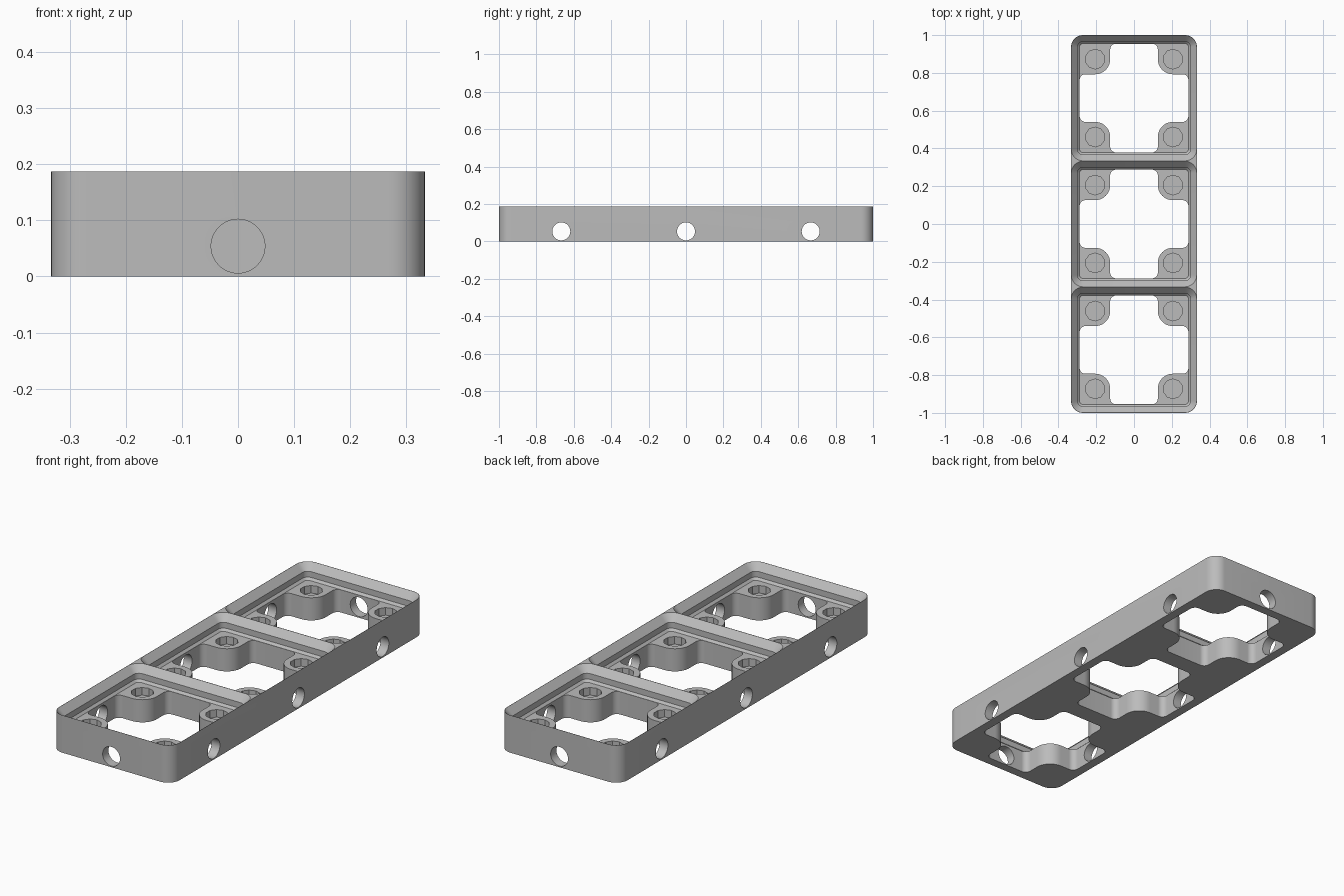
import bpy, bmesh, math
from mathutils import Matrix

if "Cube" in bpy.data.objects:
    bpy.data.objects.remove(bpy.data.objects["Cube"])

PITCH = 2 / 3
HALF = PITCH / 2
TOP, FLOOR = 0.187, 0.113
CORNER = 0.0635
CENTRES = (-PITCH, 0, PITCH)

grey = bpy.data.materials.new("grey plastic")
grey.use_nodes = True
grey.diffuse_color = (0.5, 0.5, 0.5, 1)
grey.node_tree.nodes["Principled BSDF"].inputs["Base Color"].default_value = (0.5, 0.5, 0.5, 1)


def arc(cx, cy, r, start, end, steps=10):
    angles = [math.radians(start + (end - start) * i / steps) for i in range(steps + 1)]
    return [(cx + r * math.cos(a), cy + r * math.sin(a)) for a in angles]


def rounded_rect(hx, hy, r):
    pts = []
    for sx, sy, a in ((1, 1, 0), (-1, 1, 90), (-1, -1, 180), (1, -1, 270)):
        pts += arc(sx * (hx - r), sy * (hy - r), r, a, a + 90)
    return pts


def loft(name, rings, y=0):
    """Solid through stacked outlines, each given as (z, points)."""
    bm = bmesh.new()
    loops = [[bm.verts.new((px, py + y, z)) for px, py in pts] for z, pts in rings]
    n = len(loops[0])
    for low, high in zip(loops, loops[1:]):
        for i in range(n):
            j = (i + 1) % n
            bm.faces.new((low[i], low[j], high[j], high[i]))
    bm.faces.new(loops[0][::-1])
    bm.faces.new(loops[-1])
    return finish(name, bm)


def cylinder(name, r, length, sides, centre, turn=Matrix()):
    bm = bmesh.new()
    bmesh.ops.create_cone(bm, cap_ends=True, segments=sides, radius1=r, radius2=r,
                          depth=length, matrix=Matrix.Translation(centre) @ turn)
    return finish(name, bm)


def finish(name, bm):
    bmesh.ops.recalc_face_normals(bm, faces=bm.faces)
    mesh = bpy.data.meshes.new(name)
    bm.to_mesh(mesh)
    bm.free()
    mesh.materials.append(grey)
    ob = bpy.data.objects.new(name, mesh)
    bpy.context.collection.objects.link(ob)
    return ob


# Solid block
outline = rounded_rect(HALF, 1, CORNER)
base = loft("grid_base", [(0, outline), (TOP, outline)])

# Cross-shaped opening that leaves a rounded post in each corner
WALL, POST, HOLE, FILLET = 0.2875, 0.126, 0.206, 0.03
quarter = (arc(WALL - FILLET, POST - FILLET, FILLET, 0, 90)
           + arc(HOLE, HOLE, HOLE - POST, 270, 180)
           + arc(POST - FILLET, WALL - FILLET, FILLET, 0, 90))
cross = []
for k in range(4):
    c, s = round(math.cos(k * math.pi / 2)), round(math.sin(k * math.pi / 2))
    cross += [(c * x - s * y, s * x + c * y) for x, y in quarter]

# Stepped socket profile: (height, inset from the cell edge)
PROFILE = ((FLOOR, 0.045), (0.124, 0.034), (0.153, 0.034), (TOP, 0.001), (TOP + 0.05, 0.001))
socket = [(z, rounded_rect(HALF - d, HALF - d, CORNER - d)) for z, d in PROFILE]

across_x = Matrix.Rotation(math.pi / 2, 4, "Y")
across_y = Matrix.Rotation(math.pi / 2, 4, "X")
cutters = []
for y in CENTRES:
    cutters.append(loft("socket_cutter", socket, y))
    cutters.append(loft("opening_cutter", [(-0.05, cross), (FLOOR + 0.02, cross)], y))
    cutters.append(cylinder("side_hole_cutter", 0.048, 0.9, 48, (0, y, 0.054), across_x))
    # Round recesses in the corner posts
    for sx in (-1, 1):
        for sy in (-1, 1):
            cutters.append(cylinder("recess_cutter", 0.052, 0.076, 10,
                                    (sx * HOLE, y + sy * HOLE, FLOOR)))
# Holes through the two end walls only
for s in (-1, 1):
    cutters.append(cylinder("end_hole_cutter", 0.048, 0.2, 48, (0, s, 0.054), across_y))

bpy.context.view_layer.objects.active = base
for cutter in cutters:
    cutter.hide_render = True
    mod = base.modifiers.new("cut", "BOOLEAN")
    mod.operation = "DIFFERENCE"
    mod.solver = "EXACT"
    mod.object = cutter
    bpy.ops.object.modifier_apply(modifier=mod.name)
    bpy.data.objects.remove(cutter)

bpy.ops.object.select_all(action="DESELECT")
base.select_set(True)
bpy.ops.object.shade_smooth_by_angle(angle=math.radians(25))
